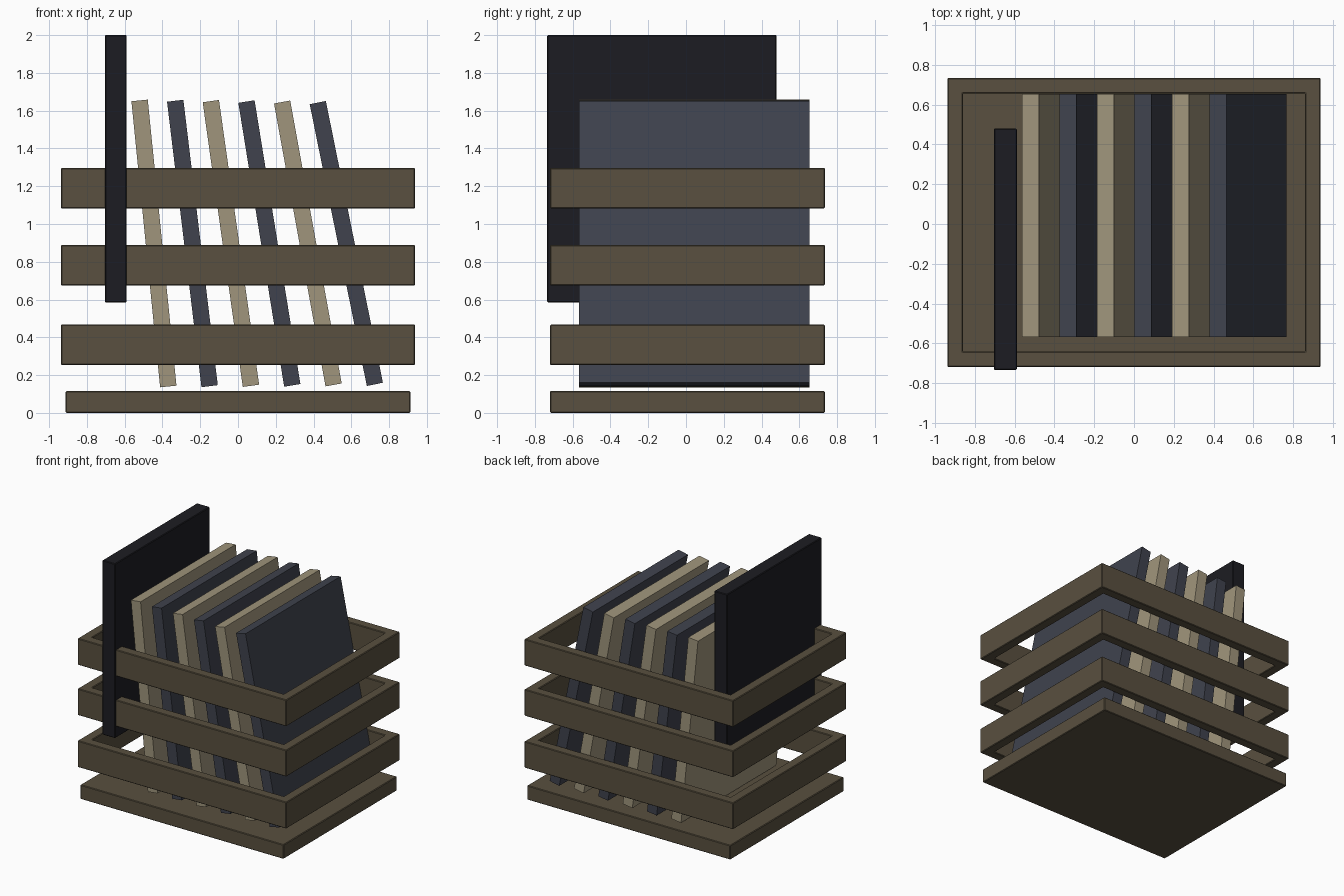
import bpy, bmesh
from mathutils import Matrix, Vector

if "Cube" in bpy.data.objects:
    bpy.data.objects.remove(bpy.data.objects["Cube"])


def material(name, rgb):
    m = bpy.data.materials.new(name)
    m.diffuse_color = (*rgb, 1)
    m.use_nodes = True
    m.node_tree.nodes["Principled BSDF"].inputs["Base Color"].default_value = m.diffuse_color
    return m


WOOD = material("wood", (0.10, 0.08, 0.05))
TAN = material("tan_card", (0.35, 0.30, 0.20))
SLATE = material("slate_card", (0.05, 0.055, 0.075))
BLACK = material("black_panel", (0.012, 0.012, 0.016))


def finish(bm, name, mat, bevel):
    me = bpy.data.meshes.new(name)
    bmesh.ops.recalc_face_normals(bm, faces=bm.faces)
    bm.to_mesh(me)
    bm.free()
    me.materials.append(mat)
    ob = bpy.data.objects.new(name, me)
    bpy.context.collection.objects.link(ob)
    if bevel:
        mod = ob.modifiers.new("edge", 'BEVEL')
        mod.width, mod.segments = bevel, 1
    return ob


def box(name, center, size, mat, bevel=0.0, tilt=0.0):
    bm = bmesh.new()
    bmesh.ops.create_cube(bm, size=1, matrix=Matrix.Diagonal((*size, 1)))
    ob = finish(bm, name, mat, bevel)
    ob.location = center
    ob.rotation_euler.y = tilt
    return ob


def ring(name, hx, hy, wall, height, center, mat):
    """Rectangular open frame with mitred corners."""
    bm = bmesh.new()
    signs = [(-1, -1), (1, -1), (1, 1), (-1, 1)]
    sections = []
    for sx, sy in signs:
        pts = [(0, -1), (wall, -1), (wall, 1), (0, 1)]
        sections.append([bm.verts.new((sx * (hx - d), sy * (hy - d), s * height / 2))
                         for d, s in pts])
    for i in range(4):
        a, b = sections[i], sections[(i + 1) % 4]
        for j in range(4):
            k = (j + 1) % 4
            bm.faces.new((a[j], b[j], b[k], a[k]))
    ob = finish(bm, name, mat, 0.005)
    ob.location = Vector(center)
    return ob


# crate: floor board and three slat bands
box("crate_floor", (0, 0.0075, 0.058), (1.825, 1.455, 0.116), WOOD, 0.005)
for i, z in enumerate((0.36, 0.782, 1.19)):
    ring(f"slat_band_{i + 1}", 0.9375, 0.7275, 0.078, 0.215, (0, 0.0075, z), WOOD)

# leaning sleeves, each tilted a little further
for i in range(6):
    box(f"sleeve_{i + 1}", (-0.445 + 0.2037 * i, 0.0425, 0.897), (0.087, 1.22, 1.522),
        SLATE if i % 2 else TAN, 0, -(0.1 + 0.02 * i))

# tall upright panel poking through the front slats
box("upright_panel", (-0.647, -0.1275, 1.292), (0.115, 1.215, 1.416), BLACK, 0.005)
